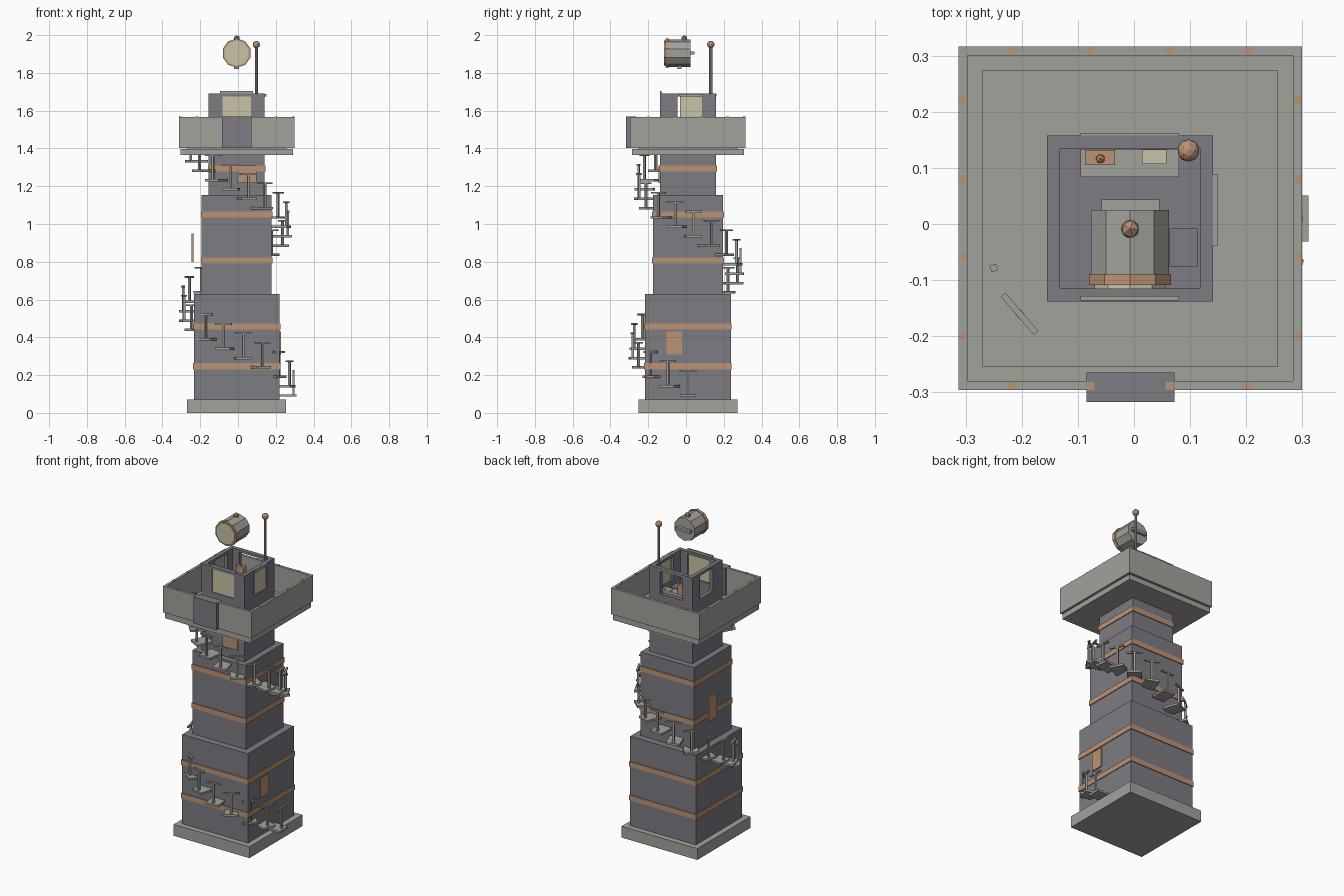
import bpy, bmesh, math
from mathutils import Matrix, Vector

if "Cube" in bpy.data.objects:
    bpy.data.objects.remove(bpy.data.objects["Cube"])

CENTRE = Vector((-0.007, 0.010, 0))   # tower axis


def material(name, rgb):
    m = bpy.data.materials.new(name)
    m.use_nodes = True
    m.diffuse_color = (*rgb, 1)
    m.node_tree.nodes["Principled BSDF"].inputs["Base Color"].default_value = (*rgb, 1)
    return m


DARK = material("dark stone", (0.20, 0.20, 0.225))
LIGHT = material("light stone", (0.36, 0.365, 0.335))
COPPER = material("copper", (0.50, 0.29, 0.18))
CREAM = material("cream glass", (0.57, 0.54, 0.38))


def finish(name, bm, mat):
    mesh = bpy.data.meshes.new(name)
    bm.to_mesh(mesh)
    bm.free()
    mesh.materials.append(mat)
    ob = bpy.data.objects.new(name, mesh)
    ob.location = CENTRE
    bpy.context.collection.objects.link(ob)
    return ob


def add_box(bm, centre, size, turn=0.0):
    m = (Matrix.Translation(centre) @ Matrix.Rotation(turn, 4, 'Z')
         @ Matrix.Diagonal((*size, 1)))
    bmesh.ops.create_cube(bm, size=1, matrix=m)


def box(name, mat, *spans):
    """One object from boxes given as (x0, x1, y0, y1, z0, z1)."""
    bm = bmesh.new()
    for x0, x1, y0, y1, z0, z1 in spans:
        add_box(bm, ((x0 + x1) / 2, (y0 + y1) / 2, (z0 + z1) / 2),
                (x1 - x0, y1 - y0, z1 - z0))
    return finish(name, bm, mat)


def block(name, mat, half, z0, z1):
    return box(name, mat, (-half, half, -half, half, z0, z1))


def ring_wall(name, mat, out, inn, z0, z1):
    return box(name, mat, (-out, out, -out, -inn, z0, z1), (-out, out, inn, out, z0, z1),
               (-out, -inn, -inn, inn, z0, z1), (inn, out, -inn, inn, z0, z1))


def cylinder(name, mat, r, start, end, sides, spin=0.0):
    """Cylinder running from start to end."""
    a, b = Vector(start), Vector(end)
    q = (b - a).to_track_quat('Z', 'Y').to_matrix().to_4x4()
    bm = bmesh.new()
    bmesh.ops.create_cone(bm, cap_ends=True, segments=sides, radius1=r, radius2=r,
                          depth=(b - a).length,
                          matrix=Matrix.Translation((a + b) / 2) @ q @ Matrix.Rotation(spin, 4, 'Z'))
    return finish(name, bm, mat)


def ball(name, mat, r, centre, detail):
    bm = bmesh.new()
    bmesh.ops.create_icosphere(bm, subdivisions=detail, radius=r,
                               matrix=Matrix.Translation(centre))
    return finish(name, bm, mat)


# Tower body
block("base_plinth", LIGHT, 0.262, 0, 0.071)
block("lower_tower", DARK, 0.227, 0.071, 0.63)
block("middle_tower", DARK, 0.185, 0.63, 1.153)
block("upper_tower", DARK, 0.148, 1.153, 1.367)

# Copper bands
for i, (half, z) in enumerate([(0.232, 0.247), (0.232, 0.457), (0.19, 0.807),
                               (0.19, 1.05), (0.153, 1.293)]):
    block(f"copper_band_{i + 1}", COPPER, half, z - 0.016, z + 0.016)

# Doors
box("lower_door", COPPER, (0.222, 0.234, -0.112, -0.03, 0.31, 0.43))
box("side_door", COPPER, (-0.238, -0.228, 0.035, 0.11, 0.80, 0.95))
box("upper_door", COPPER, (0.002, 0.105, -0.156, -0.146, 1.217, 1.31))

# Lookout deck with parapet
block("deck_slab", LIGHT, 0.297, 1.365, 1.398)
block("deck_floor", LIGHT, 0.264, 1.398, 1.407)
ring_wall("parapet", LIGHT, 0.306, 0.290, 1.403, 1.567)
box("front_gate", DARK, (-0.078, 0.079, -0.327, -0.275, 1.402, 1.568))
studs = []
for t in (-0.21, -0.07, 0.07, 0.21):
    for s in (-0.299, 0.299):
        for x, y in ((s, t), (t, s)):
            studs.append((x - 0.007, x + 0.007, y - 0.007, y + 0.007, 1.56, 1.569))
box("parapet_studs", COPPER, *studs)

# Cabin walls, each with a window opening
OUT, INN, Z0, Z1 = 0.148, 0.1245, 1.405, 1.69
SILL, HEAD = 1.53, 1.675


def window_wall(name, along_x, side, reach, w0, w1):
    n0, n1 = sorted((side * OUT, side * INN))
    parts = [(-reach, reach, Z0, SILL), (-reach, reach, HEAD, Z1),
             (-reach, w0, SILL, HEAD), (w1, reach, SILL, HEAD)]
    box(name, DARK, *[(a, b, n0, n1, c, d) if along_x else (n0, n1, a, b, c, d)
                      for a, b, c, d in parts])


window_wall("cabin_front_wall", True, -1, OUT, -0.076, 0.077)
window_wall("cabin_back_wall", True, 1, OUT, -0.08, 0.077)
window_wall("cabin_left_wall", False, 1, INN, -0.055, 0.075)
window_wall("cabin_right_wall", False, -1, INN, -0.055, 0.075)
block("cabin_floor", DARK, INN, 1.40, 1.412)
box("front_window", CREAM, (-0.076, 0.077, -0.143, -0.135, SILL, HEAD))
box("left_window", CREAM, (0.134, 0.142, -0.042, 0.075, SILL, HEAD))
box("window_lintels", LIGHT, (-0.088, 0.087, -0.1465, -0.1385, 1.685, 1.703),
    (-0.088, 0.087, 0.142, 0.152, 1.676, 1.689),
    (0.147, 0.157, -0.048, 0.078, 1.676, 1.689))

# Cabin furniture
box("desk", LIGHT, (-0.088, 0.087, 0.074, 0.124, 1.53, 1.548))
box("desk_radio", COPPER, (-0.08, -0.027, 0.095, 0.122, 1.548, 1.605))
ball("radio_knob", COPPER, 0.009, (-0.053, 0.106, 1.612), 1)
box("desk_papers", CREAM, (0.021, 0.065, 0.097, 0.123, 1.548, 1.556))
box("seat", DARK, (0.07, 0.12, -0.086, -0.018, 1.41, 1.50))

# Antenna
cylinder("antenna_pole", LIGHT, 0.008, (0.104, 0.121, 1.64), (0.104, 0.121, 1.94), 8)
ball("antenna_ball", COPPER, 0.02, (0.104, 0.121, 1.95), 2)

# Searchlight
Z = 1.905
FACET = math.pi / 10
# the ten-sided drum has a flat facet on top
for name, mat, r, y0, y1 in (("lamp_drum", LIGHT, 0.073, -0.10, 0.015),
                             ("lamp_rim", COPPER, 0.077, -0.119, -0.099),
                             ("lamp_glass", CREAM, 0.067, -0.126, -0.118)):
    cylinder(name, mat, r, (0, y1, Z), (0, y0, Z), 10, 0)
box("lamp_handle", LIGHT, (-0.051, 0.052, 0.015, 0.034, Z - 0.008, Z + 0.008))
box("lamp_foot", LIGHT, (-0.013, 0.013, -0.056, -0.034, 1.82, 1.84))
ball("lamp_knob", COPPER, 0.018, (0, -0.019, 1.982), 1)

# Spiral of floating steps with posts and hand rails
treads, posts, rails = bmesh.new(), bmesh.new(), bmesh.new()
COUNT = 26
for i in range(COUNT):
    turn = -math.radians(20.8) * i
    z = 0.092 + 0.0496 * i
    r = 0.268 - 0.0017 * i
    out = Vector((math.cos(turn), math.sin(turn), 0))
    add_box(treads, out * r + Vector((0, 0, z)), (0.10, 0.082, 0.013), turn)
    add_box(posts, out * (r + 0.033) + Vector((0, 0, z + 0.065)), (0.012, 0.012, 0.13), turn)
    if i < COUNT - 1:
        add_box(rails, out * (r + 0.033) + Vector((0, 0, z + 0.131)), (0.011, 0.09, 0.009), turn)
finish("stair_treads", treads, LIGHT)
finish("stair_posts", posts, LIGHT)
finish("stair_rails", rails, LIGHT)
